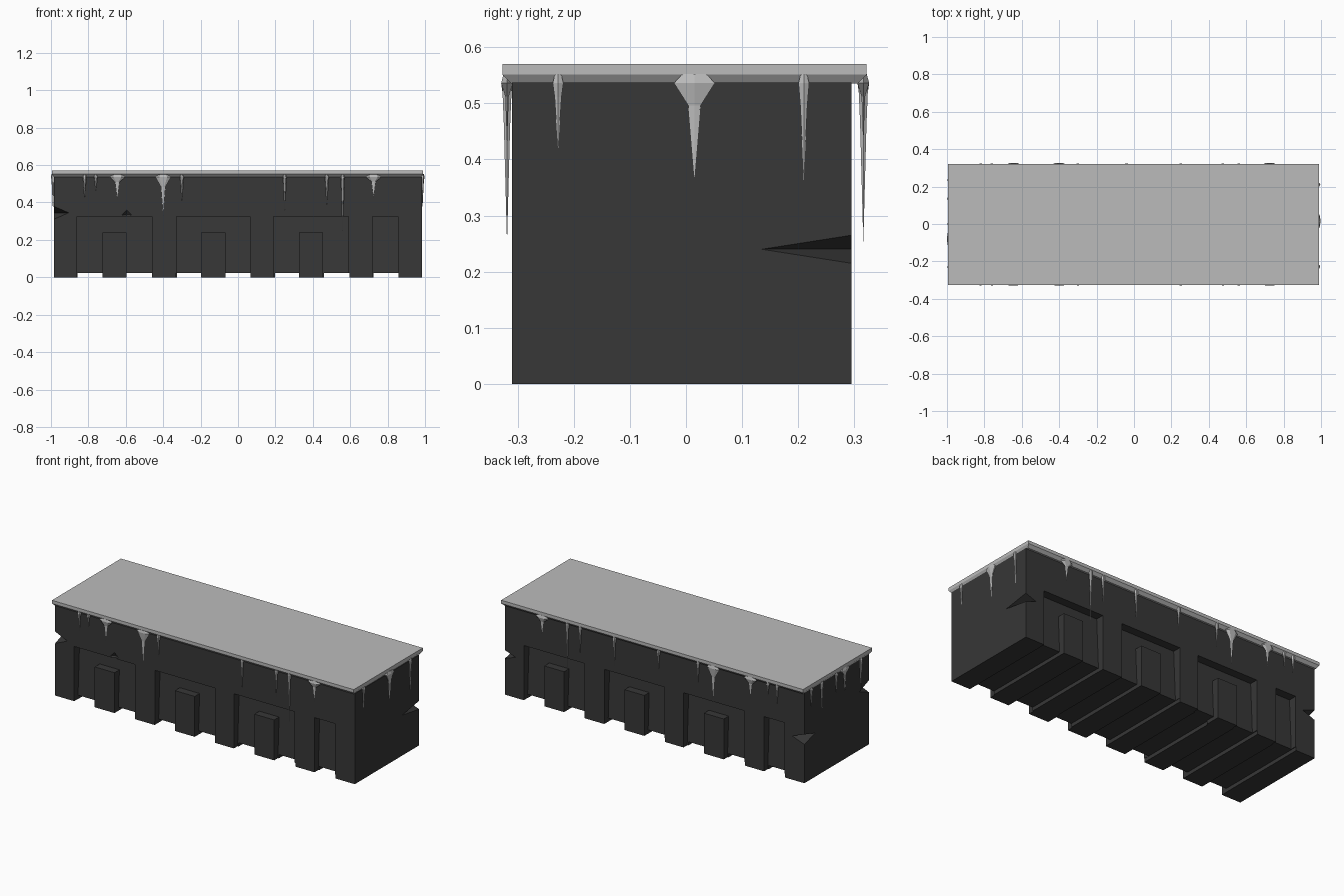
import bpy, bmesh
from math import tau
from mathutils import Vector, Matrix

old = bpy.data.objects.get("Cube")
if old:
    bpy.data.objects.remove(old, do_unlink=True)


def material(name, value):
    m = bpy.data.materials.new(name)
    m.use_nodes = True
    colour = (value, value, value, 1)
    m.diffuse_color = colour
    bsdf = m.node_tree.nodes["Principled BSDF"]
    bsdf.inputs["Base Color"].default_value = colour
    bsdf.inputs["Roughness"].default_value = 0.9
    return m


stone = material("dark stone", 0.038)
ice = material("pale ice", 0.5)


def finish(name, bm, mat):
    bmesh.ops.recalc_face_normals(bm, faces=bm.faces[:])
    mesh = bpy.data.meshes.new(name)
    bm.to_mesh(mesh)
    bm.free()
    mesh.materials.append(mat)
    ob = bpy.data.objects.new(name, mesh)
    bpy.context.collection.objects.link(ob)
    return ob


def box(name, lo, hi, mat=stone):
    bm = bmesh.new()
    bmesh.ops.create_cube(bm, size=1)
    lo, hi = Vector(lo), Vector(hi)
    for v in bm.verts:
        v.co = (lo + hi) / 2 + v.co * (hi - lo)
    return finish(name, bm, mat)


def prism(name, profile, x0, x1):
    """Extrude a y-z profile along x."""
    bm = bmesh.new()
    face = bm.faces.new([bm.verts.new((x0, y, z)) for y, z in profile])
    new = bmesh.ops.extrude_face_region(bm, geom=[face])["geom"]
    bmesh.ops.translate(bm, vec=(x1 - x0, 0, 0),
                        verts=[g for g in new if isinstance(g, bmesh.types.BMVert)])
    return finish(name, bm, stone)


def diamond(name, centre, radii):
    bm = bmesh.new()
    for axis in range(3):
        for s in (-1, 1):
            co = Vector(centre)
            co[axis] += s * radii[axis]
            bm.verts.new(co)
    bmesh.ops.convex_hull(bm, input=bm.verts[:])
    return finish(name, bm, stone)


# Main body, carved below
FRONT, BACK, END, TOP = -0.31, 0.295, 0.985, 0.537
body = box("wall_body", (-END, FRONT, 0), (END, BACK, TOP))
cutters = []

# Grooves across the underside
for i in range(-3, 4):
    x = i * 0.264
    cutters.append(box("groove_cutter", (x - 0.067, -1, -0.1), (x + 0.067, 1, 0.022)))

# Recessed bays, the back being the front turned half round
bays = [(-0.86, -0.46), (-0.33, 0.065), (0.19, 0.59), (0.72, 0.855)]
for turn, wall in ((1, FRONT), (-1, BACK)):
    for n, (a, b) in enumerate(bays):
        inner = lambda d: wall + turn * d
        profile = [(inner(-0.1), -0.1), (inner(-0.1), 0.325),
                   (inner(0.05), 0.325), (inner(0.03), -0.1)]
        cutters.append(prism("bay_cutter", profile, a * turn, b * turn))
        if n < 3:
            # Raised block in the middle of each wide bay
            mid = (a + b) / 2 * turn
            ys = sorted((wall, inner(0.09)))
            box("bay_block", (mid - 0.065, ys[0], 0), (mid + 0.065, ys[1], 0.24))

# Chipped corners and a small chip over the first bay
for centre, radii in [((-END, FRONT, 0.345), (0.08, 0.09, 0.035)),
                      ((END, BACK, 0.24), (0.07, 0.16, 0.025)),
                      ((-END, BACK, 0.26), (0.08, 0.1, 0.03)),
                      ((-0.595, FRONT, 0.335), (0.025, 0.02, 0.025))]:
    cutters.append(diamond("chip_cutter", centre, radii))

bpy.context.view_layer.objects.active = body
for c in cutters:
    c.hide_render = True
    mod = body.modifiers.new("carve", "BOOLEAN")
    mod.operation = "DIFFERENCE"
    mod.solver = "EXACT"
    mod.object = c
    bpy.ops.object.modifier_apply(modifier=mod.name)
for c in cutters:
    bpy.data.objects.remove(c, do_unlink=True)

# Ice slab on the roof with a chamfered lower rim
slab = box("roof_slab", (-0.995, -0.327, 0.535), (0.99, 0.322, 0.57), ice)
bm = bmesh.new()
bm.from_mesh(slab.data)
rim = bmesh.ops.bisect_plane(bm, geom=bm.verts[:] + bm.edges[:] + bm.faces[:],
                             plane_co=(0, 0, 0.551), plane_no=(0, 0, 1))
for v in bm.verts:
    if v.co.z < 0.54:
        v.co.x -= 0.011 if v.co.x > 0 else -0.011
        v.co.y -= 0.016 if v.co.y > 0 else -0.016
bm.to_mesh(slab.data)
bm.free()


def icicle(x, y, tip, wide, sideways):
    """Six-sided spike, flattened against the wall it hangs on."""
    width, depth, neck = (0.042, 0.012, 0.3) if wide else (0.011, 0.01, 0.65)
    high = 0.552
    drop = high - tip
    rings = [(0, high), (0.6, high), (1, high - 0.016),
             (neck, high - 0.3 * drop), (0, tip)]
    bm = bmesh.new()
    vs = [bm.verts.new((r, 0, z)) for r, z in rings]
    es = [bm.edges.new(p) for p in zip(vs, vs[1:])]
    bmesh.ops.spin(bm, geom=vs + es, cent=(0, 0, 0), axis=(0, 0, 1),
                   angle=tau, steps=6)
    bmesh.ops.remove_doubles(bm, verts=bm.verts[:], dist=0.0001)
    sx, sy = (depth, width) if sideways else (width, depth)
    bmesh.ops.transform(bm, verts=bm.verts[:],
                        matrix=Matrix.Translation((x, y, 0)) @ Matrix.Diagonal((sx, sy, 1, 1)))
    finish("icicle", bm, ice)


# Icicles along the two long sides: position, tip height, wide or thin
long_row = [(-0.82, 0.42, 0), (-0.76, 0.46, 0), (-0.645, 0.41, 1),
            (-0.4, 0.325, 1), (-0.3, 0.4, 0), (0.25, 0.36, 0),
            (0.475, 0.38, 0), (0.56, 0.25, 0), (0.725, 0.42, 1)]
for x, tip, wide in long_row:
    icicle(x, -0.319, tip, wide, False)
    icicle(x, 0.316, tip, wide, False)
icicle(-0.04, 0.316, 0.41, 0, False)

# Icicles along the two ends
for y, tip, wide in [(-0.228, 0.415, 0), (0.015, 0.365, 1), (0.21, 0.36, 0)]:
    icicle(0.986, y, tip, wide, True)
for y, tip, wide in [(0.235, 0.43, 0), (0.135, 0.36, 0), (0.0, 0.42, 0),
                     (-0.08, 0.4, 1), (-0.23, 0.35, 0)]:
    icicle(-0.989, y, tip, wide, True)
